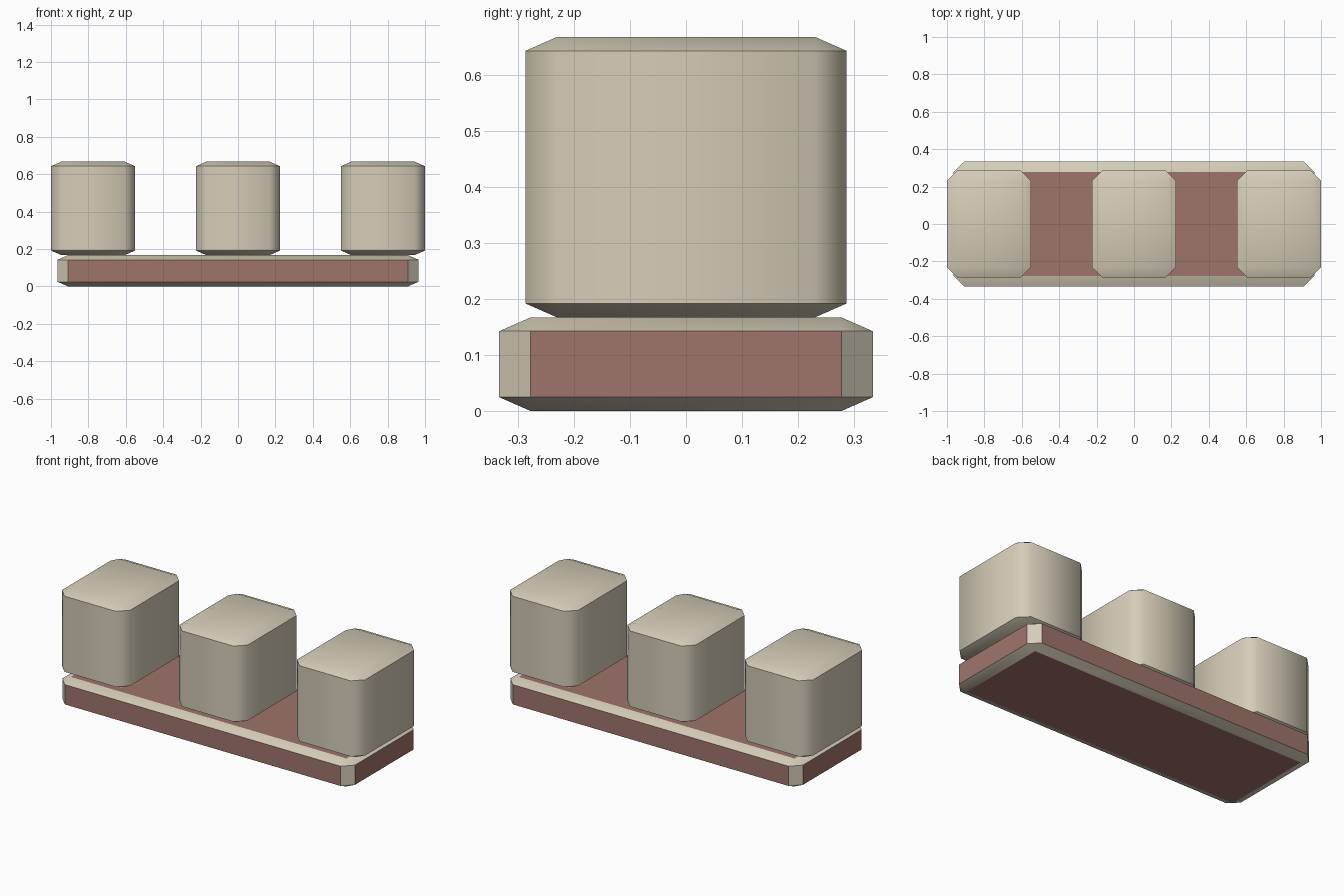
import bpy, bmesh, math

if "Cube" in bpy.data.objects:
    bpy.data.objects.remove(bpy.data.objects["Cube"])

CHAMFER = 0.056      # chamfer width seen from above
Z_RATIO = 0.44       # chamfers are squashed vertically


def material(name, rgb):
    m = bpy.data.materials.new(name)
    m.diffuse_color = (*rgb, 1.0)
    m.use_nodes = True
    m.node_tree.nodes["Principled BSDF"].inputs["Base Color"].default_value = m.diffuse_color
    return m


cream = material("warm_cream", (0.67, 0.61, 0.485))
clay = material("dusty_clay_red", (0.352, 0.175, 0.15))


def chamfered_box(name, size, centre, mats, panelled=False):
    """Box with one-segment chamfers; panelled gives the six main faces the second colour."""
    bm = bmesh.new()
    bmesh.ops.create_cube(bm, size=1.0)
    bmesh.ops.scale(bm, vec=(size[0], size[1], size[2] / Z_RATIO), verts=bm.verts)
    bmesh.ops.bevel(bm, geom=bm.edges[:], offset=CHAMFER, offset_type='OFFSET',
                    segments=1, profile=0.5, affect='EDGES')
    bmesh.ops.scale(bm, vec=(1, 1, Z_RATIO), verts=bm.verts)
    bmesh.ops.translate(bm, vec=centre, verts=bm.verts)
    bm.normal_update()
    for f in bm.faces:
        f.smooth = True
        if panelled and max(abs(c) for c in f.normal) > 0.99:
            f.material_index = 1
    # Crisp rims, softened vertical corners; panels stay flat
    for e in bm.edges:
        a, b = e.link_faces
        e.smooth = (e.calc_face_angle() < math.radians(50)
                    and a.material_index == b.material_index)
    mesh = bpy.data.meshes.new(name)
    bm.to_mesh(mesh)
    bm.free()
    for m in mats:
        mesh.materials.append(m)
    obj = bpy.data.objects.new(name, mesh)
    bpy.context.collection.objects.link(obj)
    return obj


# Base slab: clay panels with cream chamfers
chamfered_box("base_slab", (1.93, 0.666, 0.167), (0, 0, 0.0835), (cream, clay), True)

# Three upright blocks in a row
for label, x in (("left", -0.775), ("middle", 0.0), ("right", 0.775)):
    chamfered_box(label + "_block", (0.45, 0.572, 0.5), (x, 0, 0.417), (cream,))
